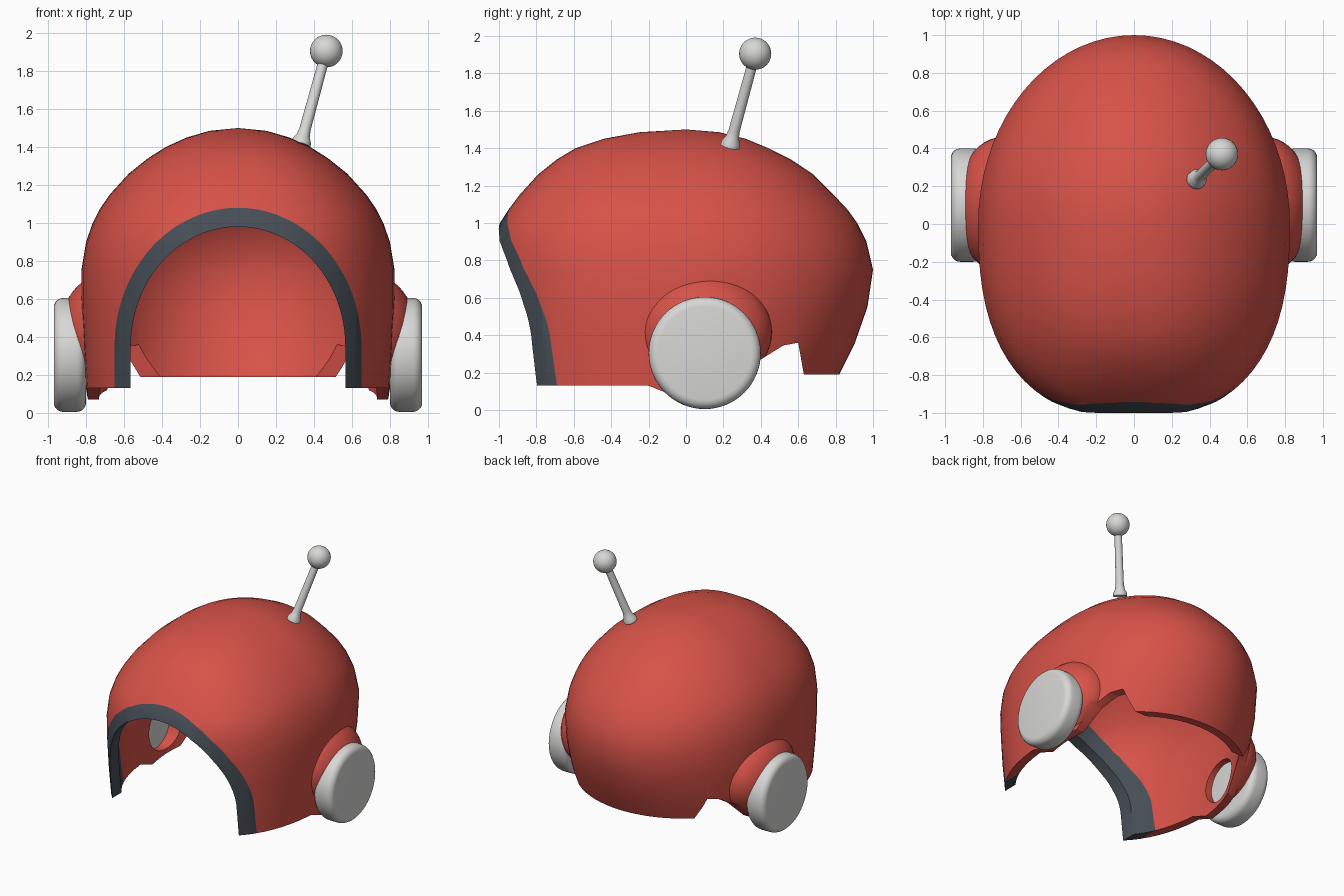
import bpy
import bmesh
import math
from mathutils import Vector, Matrix

if "Cube" in bpy.data.objects:
    bpy.data.objects.remove(bpy.data.objects["Cube"], do_unlink=True)


def material(name, rgb):
    mat = bpy.data.materials.new(name)
    mat.use_nodes = True
    mat.diffuse_color = (*rgb, 1)
    mat.node_tree.nodes["Principled BSDF"].inputs["Base Color"].default_value = (*rgb, 1)
    return mat


RED = material("helmet red", (0.68, 0.085, 0.065))
GREY = material("light grey", (0.68, 0.68, 0.67))
DARK = material("dark slate", (0.06, 0.075, 0.092))


def add_object(name, bm, mat):
    bmesh.ops.recalc_face_normals(bm, faces=bm.faces)
    mesh = bpy.data.meshes.new(name)
    bm.to_mesh(mesh)
    bm.free()
    mesh.materials.append(mat)
    obj = bpy.data.objects.new(name, mesh)
    bpy.context.collection.objects.link(obj)
    return obj


def activate(obj):
    bpy.ops.object.select_all(action="DESELECT")
    obj.select_set(True)
    bpy.context.view_layer.objects.active = obj


def combine(obj, other, operation, keep=False):
    mod = obj.modifiers.new("cut", "BOOLEAN")
    mod.operation, mod.object, mod.solver = operation, other, "EXACT"
    activate(obj)
    bpy.ops.object.modifier_apply(modifier=mod.name)
    if not keep:
        bpy.data.objects.remove(other, do_unlink=True)


def smooth(obj, degrees=40):
    activate(obj)
    bpy.ops.object.shade_smooth_by_angle(angle=math.radians(degrees))


def loft(name, rings, mat, pole=None):
    """Skin closed rings of points; an optional pole closes the last one."""
    bm = bmesh.new()
    loops = [[bm.verts.new(p) for p in ring] for ring in rings]
    n = len(loops[0])
    for a, b in zip(loops, loops[1:]):
        for i in range(n):
            j = (i + 1) % n
            bm.faces.new((a[i], a[j], b[j], b[i]))
    bm.faces.new(loops[0])
    if pole:
        tip = bm.verts.new(pole)
        for i in range(n):
            bm.faces.new((loops[-1][i], loops[-1][(i + 1) % n], tip))
    else:
        bm.faces.new(loops[-1])
    return add_object(name, bm, mat)


# Helmet sections: height, half width, front reach, back reach
SECTIONS = [
    (0.0, 0.78, 0.97, 0.76), (0.13, 0.80, 0.99, 0.79), (0.35, 0.815, 1.01, 0.90),
    (0.55, 0.825, 1.02, 0.97), (0.75, 0.825, 1.03, 1.0), (0.9, 0.80, 1.025, 0.965),
    (1.0, 0.765, 0.995, 0.915), (1.07, 0.73, 0.95, 0.865), (1.15, 0.675, 0.89, 0.79),
    (1.26, 0.575, 0.79, 0.68), (1.34, 0.475, 0.69, 0.56), (1.4, 0.38, 0.59, 0.44),
    (1.45, 0.27, 0.44, 0.32), (1.485, 0.15, 0.25, 0.18),
]


def section(z, w, front, back, n=72):
    ring = []
    for i in range(n):
        a = 2 * math.pi * i / n
        c, s = math.cos(a), math.sin(a)
        e = 1.0 if s > 0 else 0.8
        reach = back if s > 0 else front
        ring.append((math.copysign(abs(c) ** e, c) * w,
                     math.copysign(abs(s) ** e, s) * reach, z))
    return ring


def dome(name, side=1.0, height=1.0, drop=0.0):
    rings = [section(z * height - (drop if z == 0 else 0), w * side, f * side, b * side)
             for z, w, f, b in SECTIONS]
    return loft(name, rings, RED, (0, 0, 1.5 * height))


def arch(name, half_width, top, mat):
    spring = 0.35
    outline = [(half_width, -0.5)]
    for i in range(49):
        a = math.pi * i / 48
        outline.append((half_width * math.cos(a), spring + (top - spring) * math.sin(a)))
    outline.append((-half_width, -0.5))
    return loft(name, [[(x, y, z) for x, z in outline] for y in (-1.5, -0.3)], mat)


def disc(name, radius, x0, x1, mat):
    rings = [[(x, 0.1 + radius * math.cos(math.tau * i / 64),
               0.305 + radius * math.sin(math.tau * i / 64)) for i in range(64)]
             for x in (x0, x1)]
    return loft(name, rings, mat)


# Hollow helmet with swollen fairings over the ears
shell = dome("helmet_shell")
for side in (1, -1):
    bm = bmesh.new()
    bmesh.ops.create_uvsphere(bm, u_segments=48, v_segments=24, radius=1,
                              matrix=Matrix.Translation((0.70 * side, 0.1, 0.42))
                              @ Matrix.Diagonal((0.24, 0.36, 0.31, 1)))
    combine(shell, add_object("ear_fairing", bm, RED), "UNION")
combine(shell, dome("hollow", 0.918, 0.953, 0.3), "DIFFERENCE")

# Lower rim, with a notch behind each ear
rim = [(-1.5, 0.13), (-0.2, 0.13), (-0.05, 0.07), (0.25, 0.12), (0.4, 0.27),
       (0.52, 0.345), (0.6, 0.36), (0.63, 0.19), (1.5, 0.19), (1.5, -1), (-1.5, -1)]
combine(shell, loft("rim_cutter", [[(x, y, z) for y, z in rim] for x in (-1.5, 1.5)], RED),
        "DIFFERENCE")

# Openings inside the ears
for side in (1, -1):
    combine(shell, disc("ear_hole", 0.17, 0.5 * side, 1.2 * side, RED), "DIFFERENCE")

# Face opening and its dark trim, split from the same shell
trim = shell.copy()
trim.data = shell.data.copy()
trim.name = "face_trim"
bpy.context.collection.objects.link(trim)
outer = arch("outer_arch", 0.65, 1.08, RED)
combine(shell, outer, "DIFFERENCE", keep=True)
combine(trim, outer, "INTERSECT")
combine(trim, arch("inner_arch", 0.565, 0.98, RED), "DIFFERENCE")
trim.data.materials.clear()
trim.data.materials.append(DARK)
for poly in trim.data.polygons:
    poly.material_index = 0
smooth(shell)
smooth(trim)

# Round ear pads
for side, label in ((1, "left"), (-1, "right")):
    pad = disc(label + "_ear_pad", 0.3, 0.80 * side, 0.97 * side, GREY)
    mod = pad.modifiers.new("round", "BEVEL")
    mod.width, mod.segments, mod.limit_method = 0.05, 5, "ANGLE"
    activate(pad)
    bpy.ops.object.modifier_apply(modifier=mod.name)
    smooth(pad)

# Antenna rod with a flared foot
base, tip = Vector((0.33, 0.235, 1.41)), Vector((0.465, 0.37, 1.905))
turn = (tip - base).to_track_quat("Z", "Y")
length = (tip - base).length
profile = [(0.052, 0), (0.05, 0.025), (0.036, 0.05), (0.03, 0.09), (0.027, length)]
rod = loft("antenna_rod", [[base + turn @ Vector((r * math.cos(math.tau * i / 24),
                                                  r * math.sin(math.tau * i / 24), h))
                            for i in range(24)] for r, h in profile], GREY)
smooth(rod, 60)

# Antenna ball
bm = bmesh.new()
bmesh.ops.create_uvsphere(bm, u_segments=32, v_segments=16, radius=0.086,
                          matrix=Matrix.Translation(tip))
smooth(add_object("antenna_ball", bm, GREY))
